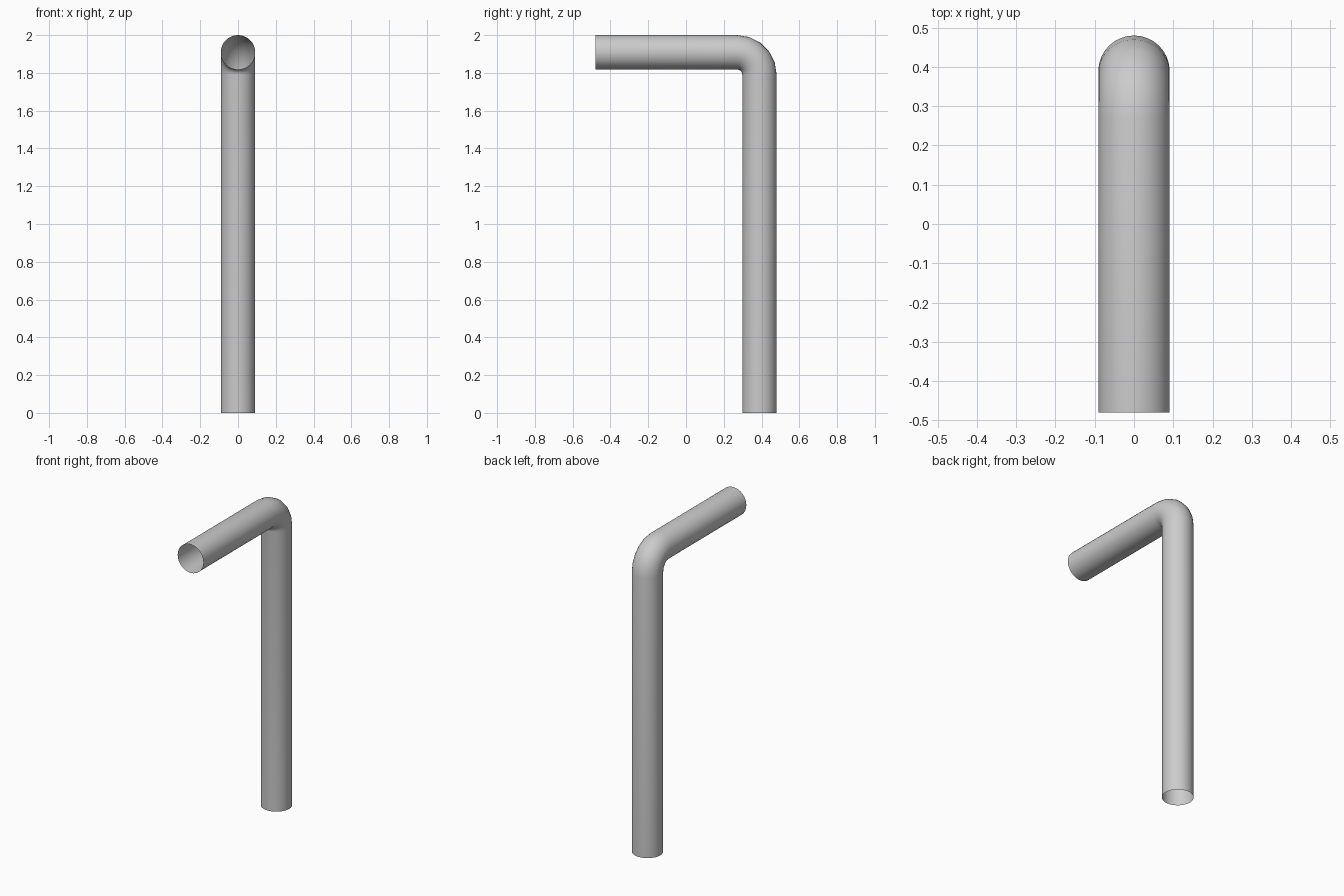
import bpy, bmesh
from math import sin, cos, pi, radians

if "Cube" in bpy.data.objects:
    bpy.data.objects.remove(bpy.data.objects["Cube"])

R = 0.091          # pipe radius
BEND = 0.119       # centreline bend radius
CY, CZ = 0.27, 1.79  # bend centre
SIDES, STEPS = 32, 5

# Centreline stations: (y, z, tilt); tilt 0 = vertical run, pi/2 = horizontal run
stations = [(CY + BEND, 0.0, 0.0)]
for i in range(STEPS + 1):
    a = pi / 2 * i / STEPS
    stations.append((CY + BEND * cos(a), CZ + BEND * sin(a), a))
stations.append((-0.48, CZ + BEND, pi / 2))

# Open-ended bent pipe: sweep a circle along the stations
bm = bmesh.new()
rings = []
for y, z, a in stations:
    ring = []
    for k in range(SIDES):
        t = 2 * pi * k / SIDES
        out = R * cos(t)
        ring.append(bm.verts.new((R * sin(t), y + out * cos(a), z + out * sin(a))))
    rings.append(ring)
for r0, r1 in zip(rings, rings[1:]):
    for k in range(SIDES):
        n = (k + 1) % SIDES
        bm.faces.new((r0[k], r1[k], r1[n], r0[n]))
# Point the normals outwards
bm.normal_update()
f = bm.faces[:][0]
c = f.calc_center_median()
if f.normal.y * (c.y - stations[0][0]) + f.normal.x * c.x < 0:
    bmesh.ops.reverse_faces(bm, faces=bm.faces[:])

mesh = bpy.data.meshes.new("bent_pipe")
bm.to_mesh(mesh)
bm.free()
pipe = bpy.data.objects.new("bent_pipe", mesh)
bpy.context.collection.objects.link(pipe)
bpy.context.view_layer.objects.active = pipe
pipe.select_set(True)
bpy.ops.object.shade_smooth_by_angle(angle=radians(40))
